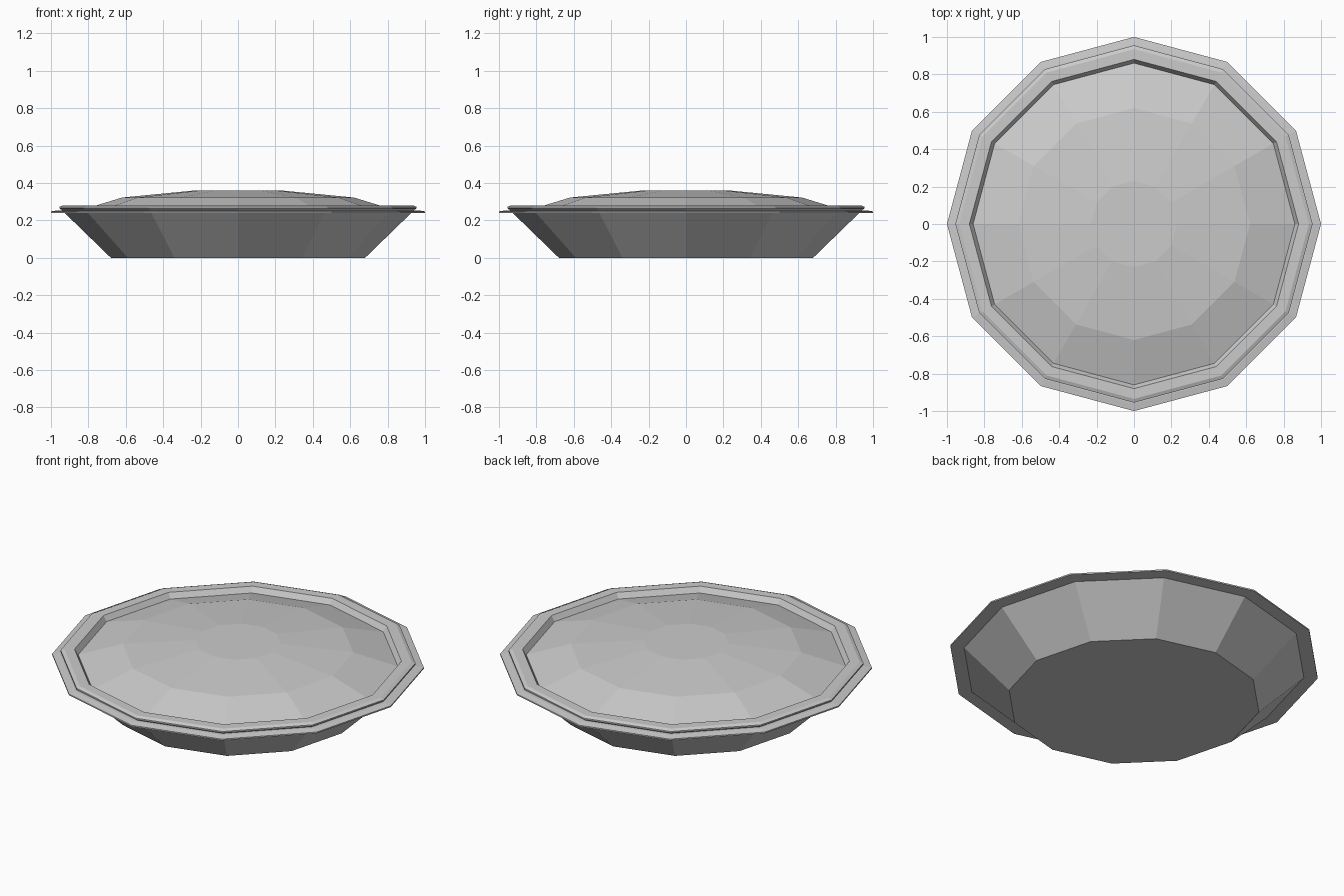
import bpy, bmesh
from math import cos, sin, pi

if "Cube" in bpy.data.objects:
    bpy.data.objects.remove(bpy.data.objects["Cube"])

SIDES = 12

def lathe(name, profile, closed=False, cap_start=False, cap_end=False):
    """Spin an (r, z) profile into a flat-faced 12-sided part."""
    bm = bmesh.new()
    rings = [[bm.verts.new((r * cos(2 * pi * i / SIDES), r * sin(2 * pi * i / SIDES), z))
              for i in range(SIDES)] for r, z in profile]
    pairs = list(zip(rings, rings[1:]))
    if closed:
        pairs.append((rings[-1], rings[0]))
    for a, b in pairs:
        for i in range(SIDES):
            j = (i + 1) % SIDES
            bm.faces.new((a[i], a[j], b[j], b[i]))
    if cap_start:
        bm.faces.new(rings[0][::-1])
    if cap_end:
        bm.faces.new(rings[-1])
    bmesh.ops.recalc_face_normals(bm, faces=bm.faces)
    mesh = bpy.data.meshes.new(name)
    bm.to_mesh(mesh)
    bm.free()
    ob = bpy.data.objects.new(name, mesh)
    bpy.context.collection.objects.link(ob)
    return ob

# Sloped dish with a thin flared lip
lathe("pie_dish", [(0.68, 0), (0.925, 0.238), (1.0, 0.24), (1.0, 0.248),
                   (0.96, 0.254), (0.90, 0.254), (0.86, 0.235)],
      cap_start=True, cap_end=True)

# Raised crust edge with bevelled top
lathe("crust_rim", [(0.935, 0.25), (0.955, 0.264), (0.955, 0.272), (0.935, 0.28),
                    (0.88, 0.28), (0.858, 0.245)], closed=True)

# Domed top crust
lathe("top_crust", [(0.865, 0.247), (0.62, 0.322), (0.23, 0.36)],
      cap_start=True, cap_end=True)
